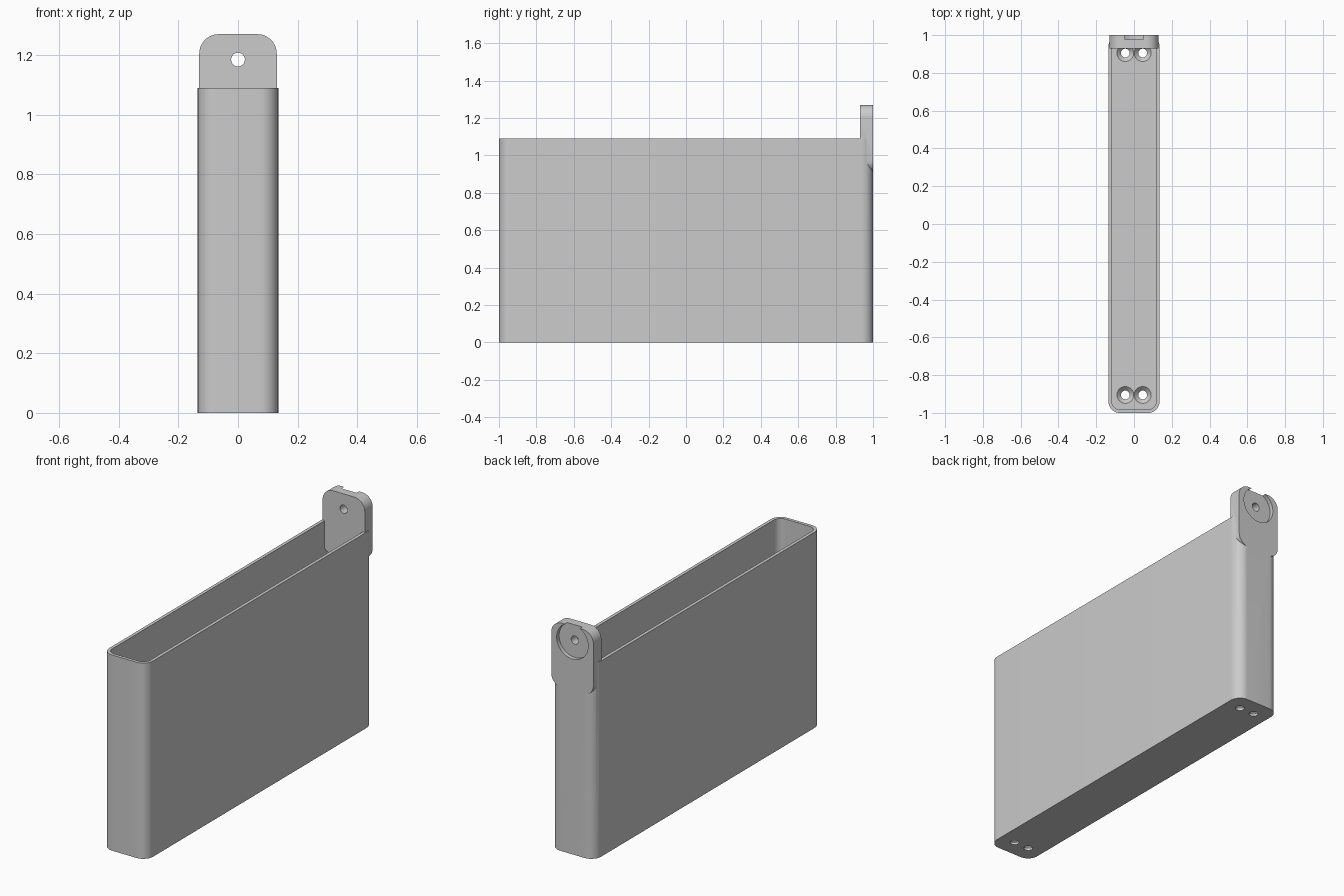
import bpy, bmesh, math
from mathutils import Matrix, Vector

cube = bpy.data.objects.get("Cube")
if cube:
    bpy.data.objects.remove(cube, do_unlink=True)

grey = bpy.data.materials.new("plain grey")
grey.use_nodes = True
colour = (0.6, 0.6, 0.6, 1)
grey.diffuse_color = colour
grey.node_tree.nodes["Principled BSDF"].inputs["Base Color"].default_value = colour

TO_BACK = Matrix.Rotation(math.pi / 2, 4, "X")   # turns local z towards -y


def new_object(name, bm):
    bmesh.ops.recalc_face_normals(bm, faces=bm.faces)
    mesh = bpy.data.meshes.new(name)
    bm.to_mesh(mesh)
    bm.free()
    mesh.materials.append(grey)
    obj = bpy.data.objects.new(name, mesh)
    bpy.context.collection.objects.link(obj)
    return obj


def rounded_prism(name, half_w, half_h, radius, depth, matrix, steps=12):
    """Rounded rectangle extruded along local +z."""
    bm = bmesh.new()
    verts = []
    for quarter, (sx, sy) in enumerate([(1, 1), (-1, 1), (-1, -1), (1, -1)]):
        for i in range(steps + 1):
            a = (quarter + i / steps) * math.pi / 2
            verts.append(bm.verts.new((sx * (half_w - radius) + radius * math.cos(a),
                                       sy * (half_h - radius) + radius * math.sin(a), 0)))
    face = bm.faces.new(verts)
    top = bmesh.ops.extrude_face_region(bm, geom=[face])["geom"]
    bmesh.ops.translate(bm, vec=Vector((0, 0, depth)),
                        verts=[v for v in top if isinstance(v, bmesh.types.BMVert)])
    bm.transform(matrix)
    return new_object(name, bm)


def cone(name, r1, r2, depth, matrix):
    bm = bmesh.new()
    bmesh.ops.create_cone(bm, cap_ends=True, segments=48, radius1=r1, radius2=r2,
                          depth=depth, matrix=matrix)
    return new_object(name, bm)


def combine(target, other, operation):
    """Apply a boolean and discard the helper object."""
    mod = target.modifiers.new("cut", "BOOLEAN")
    mod.operation, mod.object, mod.solver = operation, other, "EXACT"
    graph = bpy.context.evaluated_depsgraph_get()
    result = bpy.data.meshes.new_from_object(target.evaluated_get(graph))
    target.modifiers.clear()
    target.data = result
    bpy.data.objects.remove(other, do_unlink=True)


HALF_W, HEIGHT, WALL, FLOOR, CORNER = 0.135, 1.09, 0.018, 0.035, 0.06
HOLE = 0.023

# Open box
box = rounded_prism("box", HALF_W, 1, CORNER, HEIGHT, Matrix())
hollow = rounded_prism("hollow", HALF_W - WALL, 1 - WALL, CORNER - WALL, HEIGHT,
                       Matrix.Translation((0, 0, FLOOR)))
combine(box, hollow, "DIFFERENCE")

# Hanging tab merged into the back wall
tab = rounded_prism("hanging_tab", 0.13, 0.18, 0.065, 0.07,
                    Matrix.Translation((0, 1, 1.09)) @ TO_BACK)
combine(box, tab, "UNION")

# Round recess and hanging hole in the tab
centre = Matrix.Translation((0, 1, 1.185)) @ TO_BACK
combine(box, cone("recess", 0.097, 0.097, 0.044, centre), "DIFFERENCE")
combine(box, cone("hanging_hole", HOLE, HOLE, 0.3, centre), "DIFFERENCE")

# Countersunk screw holes in the floor
for x in (-0.046, 0.046):
    for y in (-0.905, 0.905):
        hole = cone("screw_hole", HOLE, HOLE, 0.2, Matrix.Translation((x, y, 0)))
        combine(box, hole, "DIFFERENCE")
        sink = cone("countersink", HOLE, 0.045, 0.022,
                    Matrix.Translation((x, y, FLOOR - 0.0105)))
        combine(box, sink, "DIFFERENCE")

# Smooth rounded corners, crisp edges
box.name = "box_with_hanging_tab"
bpy.ops.object.select_all(action="DESELECT")
box.select_set(True)
bpy.context.view_layer.objects.active = box
bpy.ops.object.shade_smooth_by_angle(angle=math.radians(30))
